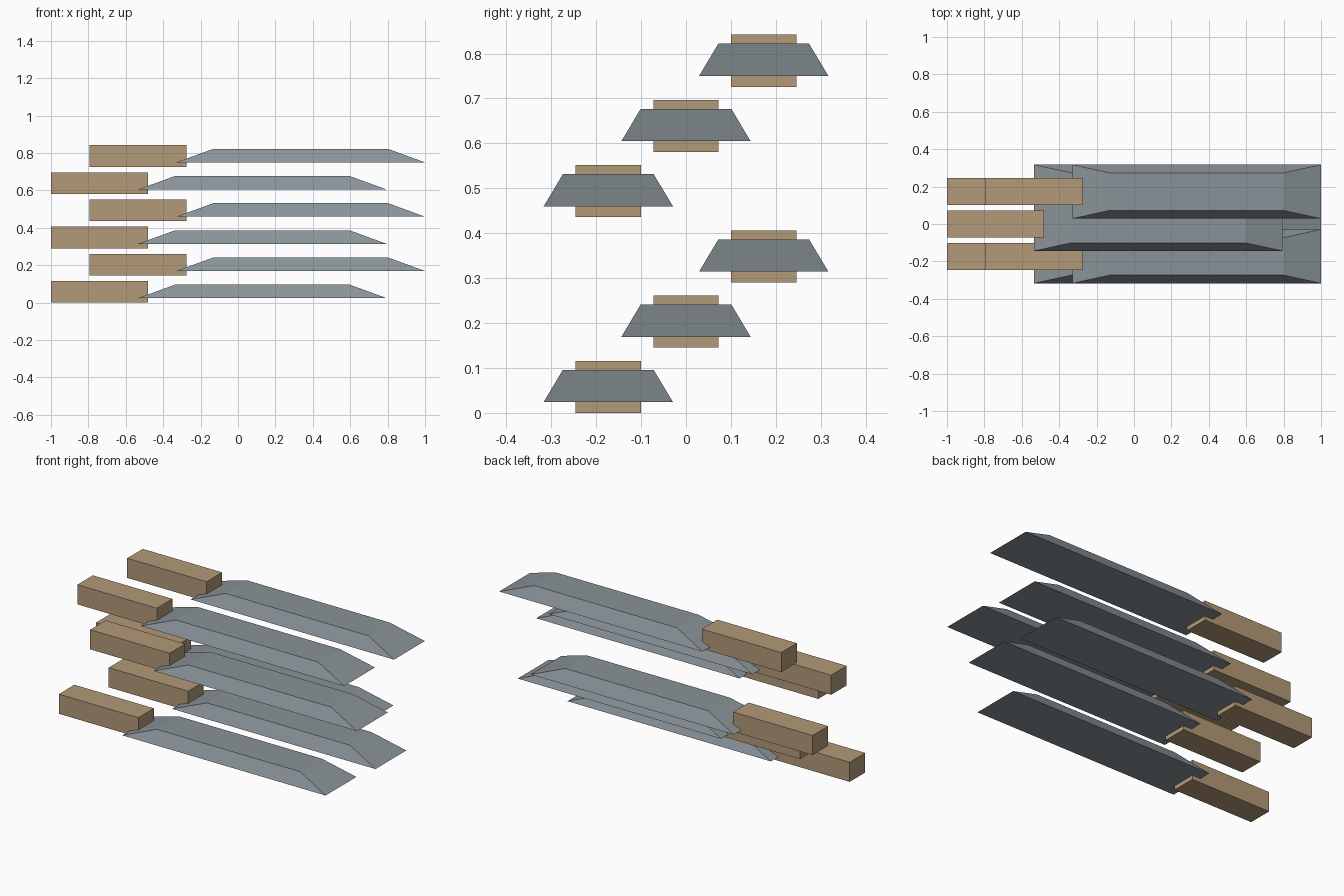
import bpy, bmesh

cube = bpy.data.objects.get("Cube")
if cube:
    bpy.data.objects.remove(cube, do_unlink=True)


def make_material(name, rgb):
    mat = bpy.data.materials.new(name)
    mat.use_nodes = True
    mat.diffuse_color = (*rgb, 1)
    mat.node_tree.nodes["Principled BSDF"].inputs["Base Color"].default_value = (*rgb, 1)
    return mat


wood = make_material("tan wood", (0.45, 0.32, 0.185))
steel = make_material("blue grey steel", (0.25, 0.29, 0.315))


def block(name, center, size, mat, top_size=None):
    """Box from its centre and size; top_size tapers the top face."""
    bm = bmesh.new()
    bmesh.ops.create_cube(bm, size=1)
    for v in bm.verts:
        sx, sy = top_size if top_size and v.co.z > 0 else size[:2]
        v.co.x *= sx
        v.co.y *= sy
        v.co.z *= size[2]
    mesh = bpy.data.meshes.new(name)
    bm.to_mesh(mesh)
    bm.free()
    mesh.materials.append(mat)
    obj = bpy.data.objects.new(name, mesh)
    obj.location = center
    bpy.context.collection.objects.link(obj)


# Six knives: three columns across, two tiers, alternately shifted along x
for i in range(6):
    x = 0.205 * (i % 2)
    y = 0.173 * (i % 3 - 1)
    z = 0.1452 * i
    block(f"handle_{i + 1}", (x - 0.74, y, z + 0.058), (0.52, 0.145, 0.116), wood)
    block(f"blade_{i + 1}", (x + 0.13, y, z + 0.06), (1.33, 0.288, 0.072), steel,
          top_size=(0.935, 0.202))
